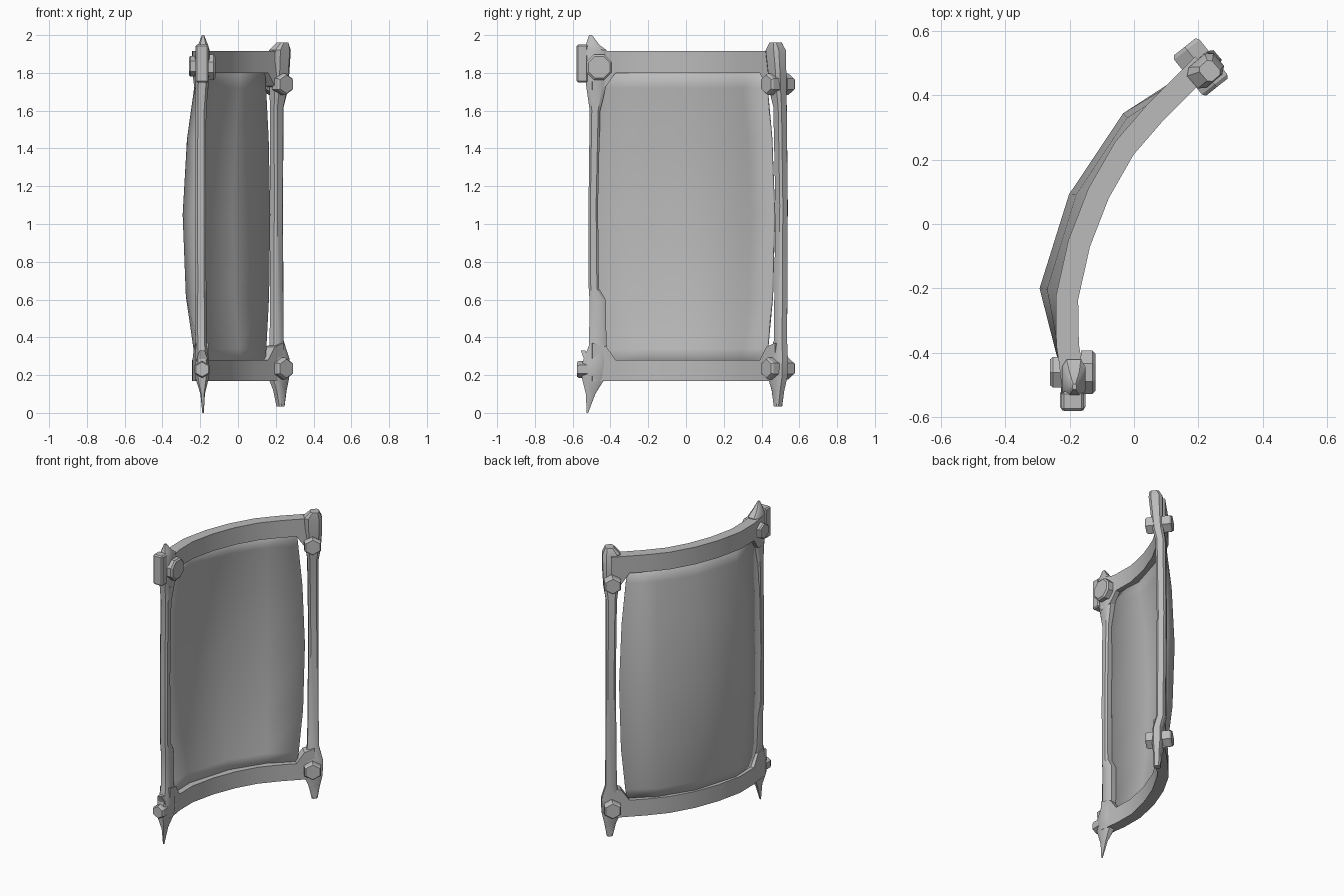
import bpy, bmesh, math
from mathutils import Vector, Matrix

cube = bpy.data.objects.get("Cube")
if cube:
    bpy.data.objects.remove(cube, do_unlink=True)

grey = bpy.data.materials.new("steel grey")
grey.use_nodes = True
grey.diffuse_color = (0.5, 0.5, 0.5, 1)
grey.node_tree.nodes["Principled BSDF"].inputs["Base Color"].default_value = (0.5, 0.5, 0.5, 1)


def finish(name, bm, angle=30):
    bmesh.ops.recalc_face_normals(bm, faces=bm.faces)
    me = bpy.data.meshes.new(name)
    bm.to_mesh(me)
    bm.free()
    me.materials.append(grey)
    ob = bpy.data.objects.new(name, me)
    bpy.context.collection.objects.link(ob)
    bpy.ops.object.select_all(action='DESELECT')
    ob.select_set(True)
    bpy.context.view_layer.objects.active = ob
    bpy.ops.object.shade_smooth_by_angle(angle=math.radians(angle))
    return ob


def loft(name, rings, angle=30):
    """Skin equal-sized rings of points and cap both ends."""
    bm = bmesh.new()
    rows = [[bm.verts.new(p) for p in ring] for ring in rings]
    n = len(rows[0])
    for a, b in zip(rows, rows[1:]):
        for i in range(n):
            bm.faces.new((a[i], a[(i + 1) % n], b[(i + 1) % n], b[i]))
    bm.faces.new(rows[0])
    bm.faces.new(rows[-1])
    return finish(name, bm, angle)


# Curved rails: plan position, plus how far the corner gusset deepens the rail
PLAN = [(-0.19, -0.50, 0.09), (-0.198, -0.425, 0.07), (-0.206, -0.375, 0), (-0.208, -0.23, 0),
        (-0.17, -0.06, 0), (-0.11, 0.095, 0), (-0.03, 0.235, 0), (0.065, 0.345, 0),
        (0.135, 0.415, 0), (0.17, 0.45, 0.07), (0.215, 0.495, 0.09)]


def rail(name, z_outer, z_inner):
    sign = 1 if z_outer > z_inner else -1
    rings = []
    for i, (x, y, gusset) in enumerate(PLAN):
        a, b = PLAN[max(i - 1, 0)], PLAN[min(i + 1, len(PLAN) - 1)]
        t = Vector((b[0] - a[0], b[1] - a[1], 0)).normalized()
        n = Vector((t.y, -t.x, 0)) * 0.035
        c, zi = Vector((x, y, 0)), z_inner - sign * gusset
        rings.append([c + n + Vector((0, 0, zi)), c + n + Vector((0, 0, z_outer)),
                      c - n + Vector((0, 0, z_outer)), c - n + Vector((0, 0, zi))])
    loft(name, rings)


rail("top_rail", 1.915, 1.80)
rail("bottom_rail", 0.17, 0.28)


# Posts with spiked ends: z, centre x, centre y, half width along rail, half depth
def post(name, tangent, stations):
    t = Vector((*tangent, 0)).normalized()
    n = Vector((t.y, -t.x, 0))
    rings = []
    for z, x, y, w, d in stations:
        c = Vector((x, y, z))
        rings.append([c + t * w * u + n * d * v for u, v in
                      ((-1, -0.6), (-0.6, -1), (0.6, -1), (1, -0.6), (1, 0.6), (0.6, 1), (-0.6, 1), (-1, 0.6))])
    loft(name, rings, 35)


post("front_post", (0.0, 1.0), [
    (0.0, -0.185, -0.522, 0.004, 0.004), (0.10, -0.187, -0.505, 0.025, 0.012),
    (0.18, -0.19, -0.49, 0.06, 0.034), (0.27, -0.19, -0.485, 0.062, 0.037),
    (0.36, -0.195, -0.467, 0.046, 0.03), (0.60, -0.196, -0.468, 0.043, 0.029),
    (0.66, -0.196, -0.488, 0.027, 0.028), (1.10, -0.197, -0.491, 0.025, 0.028),
    (1.60, -0.196, -0.482, 0.028, 0.028), (1.74, -0.19, -0.475, 0.055, 0.034),
    (1.92, -0.187, -0.48, 0.06, 0.037), (1.95, -0.185, -0.495, 0.035, 0.025),
    (2.0, -0.185, -0.505, 0.008, 0.006)])
post("rear_post", (0.76, 0.65), [
    (0.035, 0.225, 0.487, 0.018, 0.02), (0.12, 0.222, 0.487, 0.035, 0.024),
    (0.19, 0.215, 0.485, 0.058, 0.032), (0.29, 0.215, 0.487, 0.058, 0.032),
    (0.38, 0.205, 0.50, 0.034, 0.029), (1.10, 0.204, 0.506, 0.03, 0.028),
    (1.62, 0.205, 0.498, 0.033, 0.03), (1.70, 0.215, 0.487, 0.045, 0.033),
    (1.80, 0.22, 0.482, 0.05, 0.036), (1.92, 0.222, 0.475, 0.054, 0.042),
    (1.96, 0.235, 0.475, 0.026, 0.03)])


# Bolt heads: chamfered polygonal prisms
def bolt(name, pos, axis, r, depth, sides):
    rot = Vector(axis).to_track_quat('Z', 'Y').to_matrix().to_4x4()
    m = Matrix.Translation(pos) @ rot
    rings = [[m @ Vector((k * r * math.cos(a), k * r * math.sin(a), h)) for a in
              [math.tau * (i + 0.5) / sides for i in range(sides)]]
             for k, h in ((1, -depth), (1, depth * 0.6), (0.85, depth))]
    loft(name, rings, 15)


bolt("front_top_bolt_inside", (-0.142, -0.46, 1.83), (1, 0, 0), 0.073, 0.022, 8)
bolt("front_top_bolt_outside", (-0.238, -0.46, 1.835), (-1, 0, 0), 0.055, 0.022, 6)
bolt("front_bottom_bolt", (-0.19, -0.55, 0.23), (0, -1, 0), 0.045, 0.028, 6)
NORMAL = Vector((0.62, -0.78, 0)).normalized()
for label, z, r in (("top", 1.74, 0.058), ("bottom", 0.235, 0.058)):
    centre = Vector((0.207, 0.487, z))
    for side, s in (("inside", 1), ("outside", -1)):
        bolt(f"rear_{label}_bolt_{side}", centre + NORMAL * s * 0.052, NORMAL * s, r, 0.028, 6)


# End clamp and lower horn on the front post
def block(name, centre, size):
    bm = bmesh.new()
    bmesh.ops.create_cube(bm, size=1, matrix=Matrix.Translation(centre) @ Matrix.Diagonal((*size, 1)))
    bmesh.ops.bevel(bm, geom=bm.edges[:], offset=0.008, segments=1, affect='EDGES')
    finish(name, bm, 15)


block("front_clamp", (-0.19, -0.55, 1.85), (0.07, 0.06, 0.20))
loft("front_horn", [
    [(-0.19 + sx * w, y + sy * 0.012, z) for sx, sy in ((-1, -1), (1, -1), (1, 1), (-1, 1))]
    for w, y, z in ((0.032, -0.515, 0.24), (0.028, -0.53, 0.29), (0.014, -0.545, 0.33))])

# Bulged panel: blends from the rail line to the swollen line by height
FLAT = [(-0.20, -0.485), (-0.212, -0.21), (-0.125, 0.085), (0.01, 0.295), (0.14, 0.42)]
SWOLLEN = [(-0.215, -0.485), (-0.288, -0.20), (-0.197, 0.09), (-0.03, 0.34), (0.168, 0.468)]
ROWS = [(0.25, 0), (0.34, 0.25), (0.62, 0.78), (1.05, 1), (1.45, 0.7), (1.72, 0.2), (1.83, 0)]
bm = bmesh.new()
grid = [[bm.verts.new((*Vector(a).lerp(Vector(b), f), z)) for a, b in zip(FLAT, SWOLLEN)] for z, f in ROWS]
for lo, hi in zip(grid, grid[1:]):
    for i in range(len(FLAT) - 1):
        bm.faces.new((lo[i], lo[i + 1], hi[i + 1], hi[i]))
panel = finish("panel", bm, 40)
solid = panel.modifiers.new("thickness", 'SOLIDIFY')
solid.thickness = 0.01
solid.offset = 0
